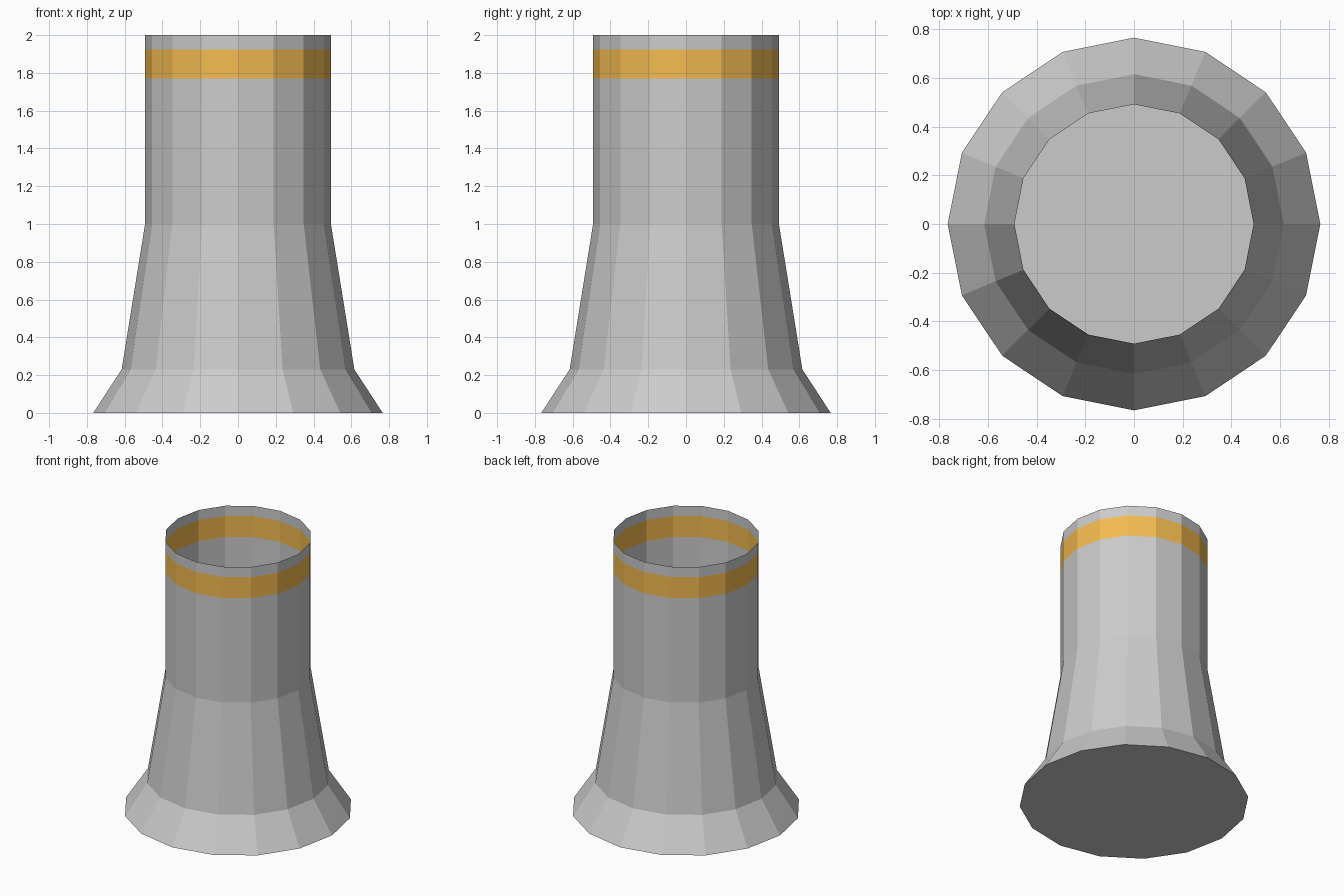
import bpy, bmesh
from math import cos, sin, tau

if "Cube" in bpy.data.objects:
    bpy.data.objects.remove(bpy.data.objects["Cube"])

SIDES = 16


def lathe(name, profile, floor=False, color=None):
    """Spin a (radius, height) profile into a thin, flat-faced open shell."""
    bm = bmesh.new()
    rings = [[bm.verts.new((r * cos(tau * i / SIDES), r * sin(tau * i / SIDES), z))
              for i in range(SIDES)] for r, z in profile]
    for low, high in zip(rings, rings[1:]):
        for i in range(SIDES):
            j = (i + 1) % SIDES
            bm.faces.new((low[i], low[j], high[j], high[i]))
    if floor:
        bm.faces.new(rings[0][::-1])
    mesh = bpy.data.meshes.new(name)
    bm.to_mesh(mesh)
    bm.free()
    if color:
        mat = bpy.data.materials.new(name + "_orange")
        mat.diffuse_color = color
        mat.use_nodes = True
        mat.node_tree.nodes["Principled BSDF"].inputs["Base Color"].default_value = mat.diffuse_color
        mesh.materials.append(mat)
    obj = bpy.data.objects.new(name, mesh)
    bpy.context.collection.objects.link(obj)
    return obj


R = 0.492                      # tube radius
BAND_LOW, BAND_HIGH = 1.77, 1.925

# Flared foot, tapered body and straight tube up to the band, closed below
lathe("chimney_body", [(0.766, 0), (0.616, 0.23), (R, 1.0), (R, BAND_LOW)], floor=True)
# Painted stripe, visible inside and out
lathe("orange_band", [(R, BAND_LOW), (R, BAND_HIGH)], color=(0.9, 0.5, 0.08, 1))
# Open rim above the stripe
lathe("top_rim", [(R, BAND_HIGH), (R, 2.0)])
